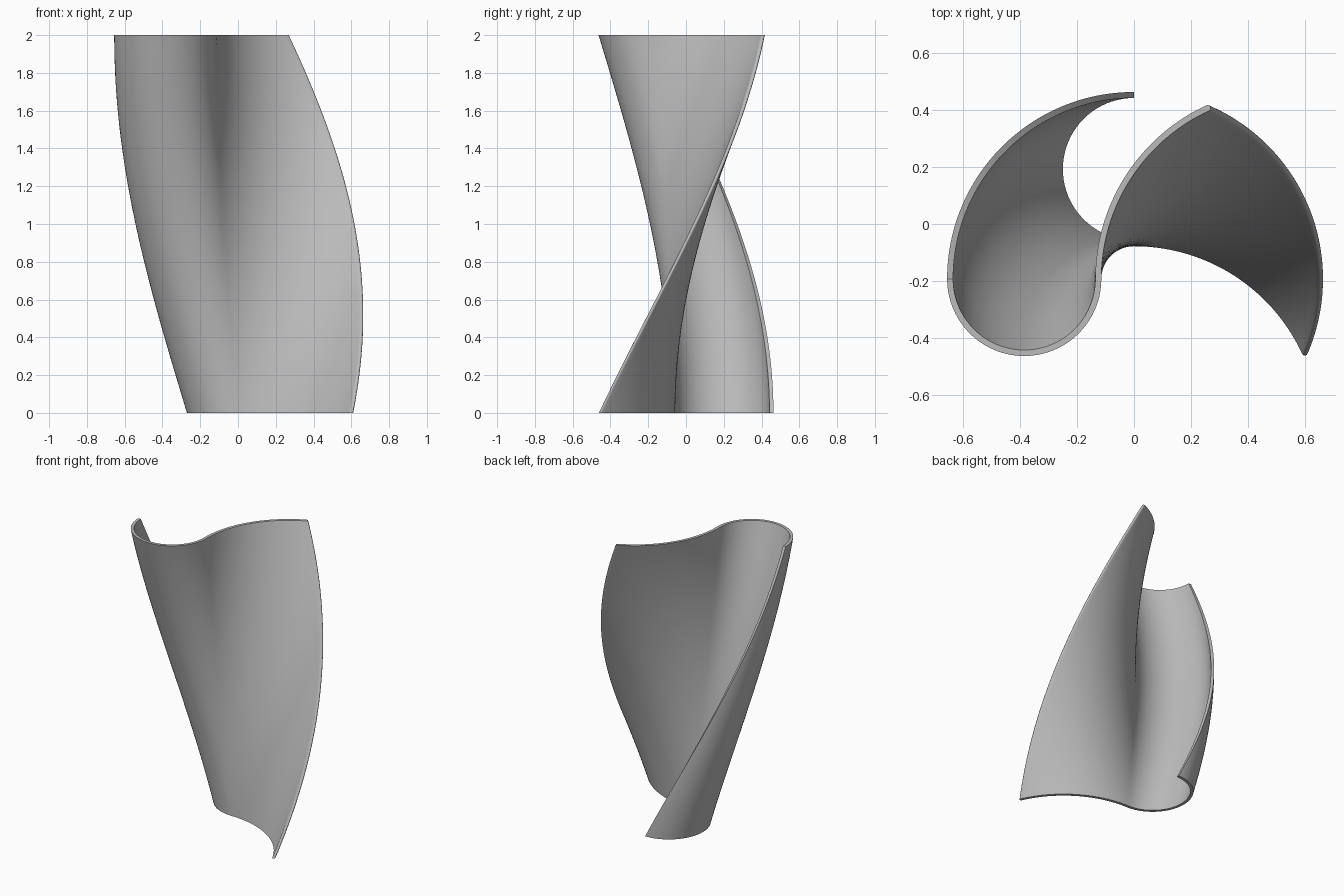
import bpy
import bmesh
from math import sin, cos, pi, radians, sqrt
from mathutils import Vector, Matrix

cube = bpy.data.objects.get("Cube")
if cube:
    bpy.data.objects.remove(cube, do_unlink=True)

HEIGHT = 2.0
TWIST = radians(90)
AXIS = Vector((0, -0.1925, 0))
HALF = 0.0105           # half the sheet thickness
HOOK_X, HOOK_R = -0.385, 0.26
SWEEP_R, SWEEP_END = 0.66, radians(65.2)
LAYERS = 64

metal = bpy.data.materials.new("plain grey")
metal.use_nodes = True
grey = (0.5, 0.5, 0.5, 1)
metal.diffuse_color = grey
metal.node_tree.nodes["Principled BSDF"].inputs["Base Color"].default_value = grey


def arc(cx, radius, start, end, steps):
    """Centreline points with their outward radial directions."""
    for i in range(steps + 1):
        a = start + (end - start) * i / steps
        radial = Vector((cos(a), sin(a), 0))
        yield Vector((cx, 0, 0)) + radial * radius, radial


# Cross-section: half-round hook flowing into a wide reversed sweep
side_a, side_b = [], []
for p, n in arc(HOOK_X, HOOK_R, pi, 2 * pi, 40):
    side_a.append(p + n * HALF)
    side_b.append(p - n * HALF)

sweep_x = HOOK_X + HOOK_R + SWEEP_R
for p, n in list(arc(sweep_x, SWEEP_R, pi, pi - SWEEP_END, 36))[1:]:
    side_a.append(p - n * HALF)
    side_b.append(p + n * HALF)

# Rounded nose on the free end of the sweep
tangent = Vector((n.y, -n.x, 0))
for f in (0.4, 0.7, 0.9, 0.98):
    width = HALF * sqrt(1 - f * f)
    side_a.append(p + tangent * HALF * f - n * width)
    side_b.append(p + tangent * HALF * f + n * width)

outline = side_a + side_b[::-1]
count, half_count = len(outline), len(side_a)

# Stack the section upward while turning it about the axis
bm = bmesh.new()
rings = []
for layer in range(LAYERS + 1):
    t = layer / LAYERS
    turn = Matrix.Rotation(-TWIST * (1 - t), 3, 'Z')
    lift = AXIS + Vector((0, 0, HEIGHT * t))
    rings.append([bm.verts.new(turn @ q + lift) for q in outline])

for low, high in zip(rings, rings[1:]):
    for i in range(count):
        j = (i + 1) % count
        bm.faces.new((low[i], low[j], high[j], high[i]))

# Flat rims at the bottom and top
for ring in (rings[0], rings[-1]):
    for i in range(half_count - 1):
        bm.faces.new((ring[i], ring[i + 1], ring[count - 2 - i], ring[count - 1 - i]))

bmesh.ops.recalc_face_normals(bm, faces=bm.faces)
mesh = bpy.data.meshes.new("twisted_blade")
bm.to_mesh(mesh)
bm.free()
mesh.materials.append(metal)
blade = bpy.data.objects.new("twisted_blade", mesh)
bpy.context.collection.objects.link(blade)

bpy.ops.object.select_all(action='DESELECT')
blade.select_set(True)
bpy.context.view_layer.objects.active = blade
bpy.ops.object.shade_smooth_by_angle(angle=radians(35))
